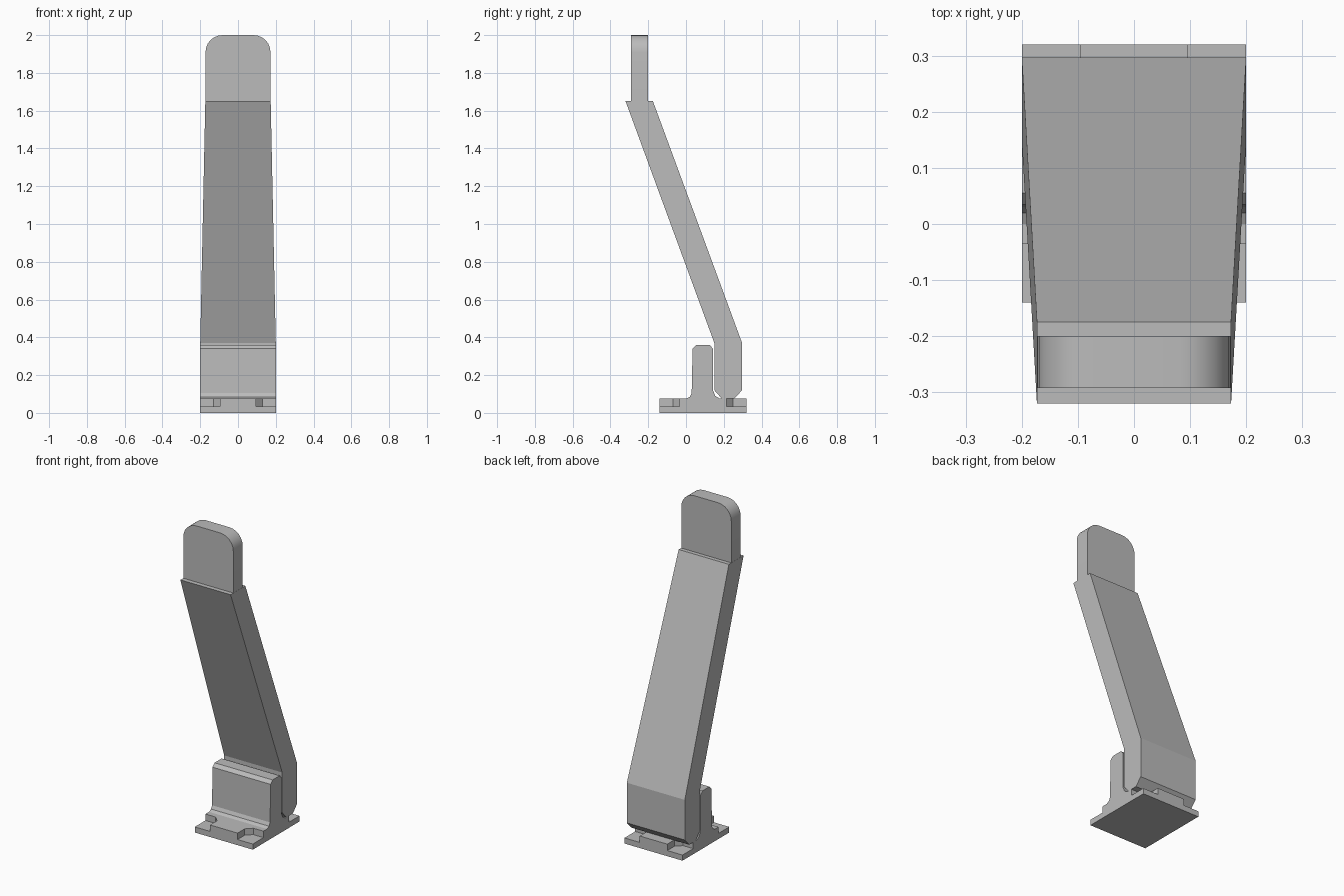
import bpy
import bmesh

if "Cube" in bpy.data.objects:
    bpy.data.objects.remove(bpy.data.objects["Cube"], do_unlink=True)

grey = bpy.data.materials.new("plain grey")
grey.use_nodes = True
grey.diffuse_color = (0.5, 0.5, 0.5, 1)
grey.node_tree.nodes["Principled BSDF"].inputs["Base Color"].default_value = (0.5, 0.5, 0.5, 1)


def prism(name, points, axis, low, high, adjust=None):
    """Extrude a closed 2D profile along an axis, then optionally move vertices."""
    def place(p, t):
        return {"x": (t, *p), "y": (p[0], t, p[1]), "z": (*p, t)}[axis]
    bm = bmesh.new()
    face = bm.faces.new([bm.verts.new(place(p, low)) for p in points])
    top = bmesh.ops.extrude_face_region(bm, geom=[face])["geom"]
    offset = [b - a for a, b in zip(place((0, 0), low), place((0, 0), high))]
    bmesh.ops.translate(bm, vec=offset, verts=[v for v in top if isinstance(v, bmesh.types.BMVert)])
    if adjust:
        for v in bm.verts:
            adjust(v)
    bmesh.ops.recalc_face_normals(bm, faces=bm.faces)
    mesh = bpy.data.meshes.new(name)
    bm.to_mesh(mesh)
    bm.free()
    mesh.materials.append(grey)
    obj = bpy.data.objects.new(name, mesh)
    bpy.context.collection.objects.link(obj)
    return obj


W = 0.2                      # half width of the foot
FRONT, BACK = -0.14, 0.32    # foot ends

# Foot: lower slab, with an upper slab whose corners are notched for bolts
prism("foot_slab", [(-W, FRONT), (W, FRONT), (W, BACK), (-W, BACK)], "z", 0, 0.035)
half = [(0.095, FRONT), (0.095, -0.07), (0.13, -0.035), (W, -0.035),
        (W, 0.215), (0.13, 0.215), (0.095, 0.25), (0.095, BACK)]
prism("notched_plate", half + [(-x, y) for x, y in reversed(half)], "z", 0.035, 0.075)

# Upright wall with filleted roots and chamfered top
prism("upright_wall", [(0.0, 0.075), (0.02, 0.085), (0.03, 0.105), (0.035, 0.34), (0.055, 0.36),
                       (0.125, 0.36), (0.143, 0.34), (0.143, 0.12), (0.155, 0.09), (0.18, 0.075)],
      "x", -W, W)


# Slanted lever, narrowing towards its upper end
def taper(v):
    if v.co.z > 1:
        v.co.x *= 0.865


prism("slanted_lever", [(0.19, 0.075), (0.15, 0.12), (0.15, 0.37), (-0.32, 1.65), (-0.175, 1.65),
                        (0.297, 0.37), (0.297, 0.12), (0.255, 0.075)], "x", -W, W, taper)

# Upright tab with rounded upper corners
tab = prism("top_tab", [(-0.172, 1.645), (0.172, 1.645), (0.172, 2), (-0.172, 2)], "y", -0.292, -0.2)
bm = bmesh.new()
bm.from_mesh(tab.data)
corners = [e for e in bm.edges if all(v.co.z > 1.9 for v in e.verts)
           and abs(e.verts[0].co.y - e.verts[1].co.y) > 0.05]
bmesh.ops.bevel(bm, geom=corners, offset=0.09, segments=6, profile=0.5, affect="EDGES")
bm.to_mesh(tab.data)
bm.free()
bpy.ops.object.select_all(action="DESELECT")
tab.select_set(True)
bpy.context.view_layer.objects.active = tab
bpy.ops.object.shade_smooth_by_angle()
